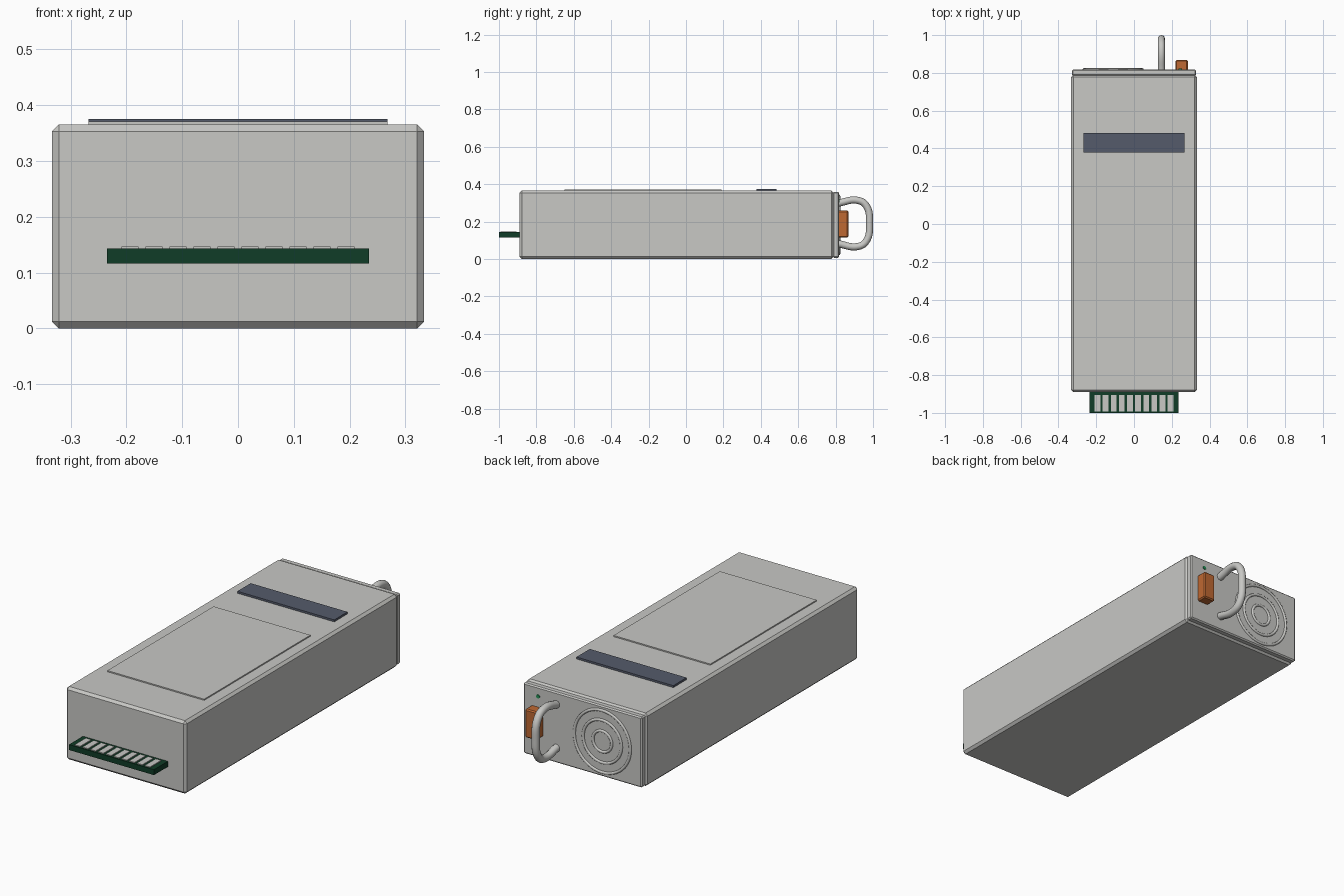
import bpy
import math

cube = bpy.data.objects.get("Cube")
if cube:
    bpy.data.objects.remove(cube, do_unlink=True)


def material(name, r, g, b):
    m = bpy.data.materials.new(name)
    m.use_nodes = True
    m.diffuse_color = (r, g, b, 1)
    m.node_tree.nodes["Principled BSDF"].inputs["Base Color"].default_value = (r, g, b, 1)
    return m


steel = material("steel grey", 0.58, 0.58, 0.56)
navy = material("slate blue", 0.09, 0.105, 0.145)
board_green = material("board green", 0.005, 0.045, 0.02)
orange = material("latch orange", 0.52, 0.14, 0.032)
led_green = material("indicator green", 0.02, 0.3, 0.1)


def box(name, x, y, z, mat, bevel=0):
    """Box from (min, max) pairs, with an optional flat chamfer."""
    spans = (x, y, z)
    bpy.ops.mesh.primitive_cube_add(size=1, location=[(a + b) / 2 for a, b in spans])
    ob = bpy.context.object
    ob.name = name
    ob.scale = [b - a for a, b in spans]
    bpy.ops.object.transform_apply(location=False, rotation=False, scale=True)
    ob.data.materials.append(mat)
    if bevel:
        mod = ob.modifiers.new("chamfer", "BEVEL")
        mod.width = bevel
        mod.segments = 1
    return ob


# Casing and rear panel
box("casing", (-0.333, 0.333), (-0.89, 0.79), (0, 0.365), steel, 0.012)
box("rear_panel", (-0.328, 0.328), (0.785, 0.818), (0.006, 0.359), steel, 0.006)

# Raised plates on the top
box("top_plate", (-0.268, 0.268), (-0.65, 0.19), (0.36, 0.371), steel)
box("top_stripe", (-0.268, 0.268), (0.378, 0.483), (0.36, 0.375), navy)

# Edge connector with ten contacts
box("connector_board", (-0.235, 0.235), (-1, -0.88), (0.116, 0.143), board_green)
for i in range(10):
    cx = (i - 4.5) * 0.043
    box(f"contact_{i + 1}", (cx - 0.015, cx + 0.015), (-0.993, -0.905), (0.14, 0.147), steel)

# Release latch
box("latch", (0.22, 0.285), (0.81, 0.868), (0.115, 0.258), orange, 0.006)

# Fan guard rings
for i, radius in enumerate((0.155, 0.106, 0.052)):
    bpy.ops.mesh.primitive_torus_add(
        major_radius=radius, minor_radius=0.007, major_segments=48, minor_segments=8,
        location=(-0.11, 0.818, 0.182), rotation=(math.pi / 2, 0, 0))
    ring = bpy.context.object
    ring.name = f"fan_ring_{i + 1}"
    ring.data.materials.append(steel)
    bpy.ops.object.shade_smooth()

# Indicator light
bpy.ops.mesh.primitive_cylinder_add(vertices=16, radius=0.009, depth=0.012,
                                    location=(0.245, 0.816, 0.312),
                                    rotation=(math.pi / 2, 0, 0))
led = bpy.context.object
led.name = "indicator_light"
led.data.materials.append(led_green)
bpy.ops.object.shade_smooth_by_angle()

# Pull handle, a bent round bar mirrored about its middle height
mid = 0.19
half = [(0.81, 0.108), (0.92, 0.123), (0.962, 0.097)]
path = [(y, mid + h) for y, h in half] + [(0.981, mid)] + [(y, mid - h) for y, h in reversed(half)]
curve = bpy.data.curves.new("handle", "CURVE")
curve.dimensions = "3D"
curve.bevel_depth = 0.019
curve.bevel_resolution = 4
curve.use_fill_caps = True
spline = curve.splines.new("BEZIER")
spline.bezier_points.add(len(path) - 1)
for point, (y, z) in zip(spline.bezier_points, path):
    point.co = (0.145, y, z)
    point.handle_left_type = point.handle_right_type = "AUTO"
spline.use_smooth = True
curve.materials.append(steel)
handle = bpy.data.objects.new("handle", curve)
bpy.context.collection.objects.link(handle)
